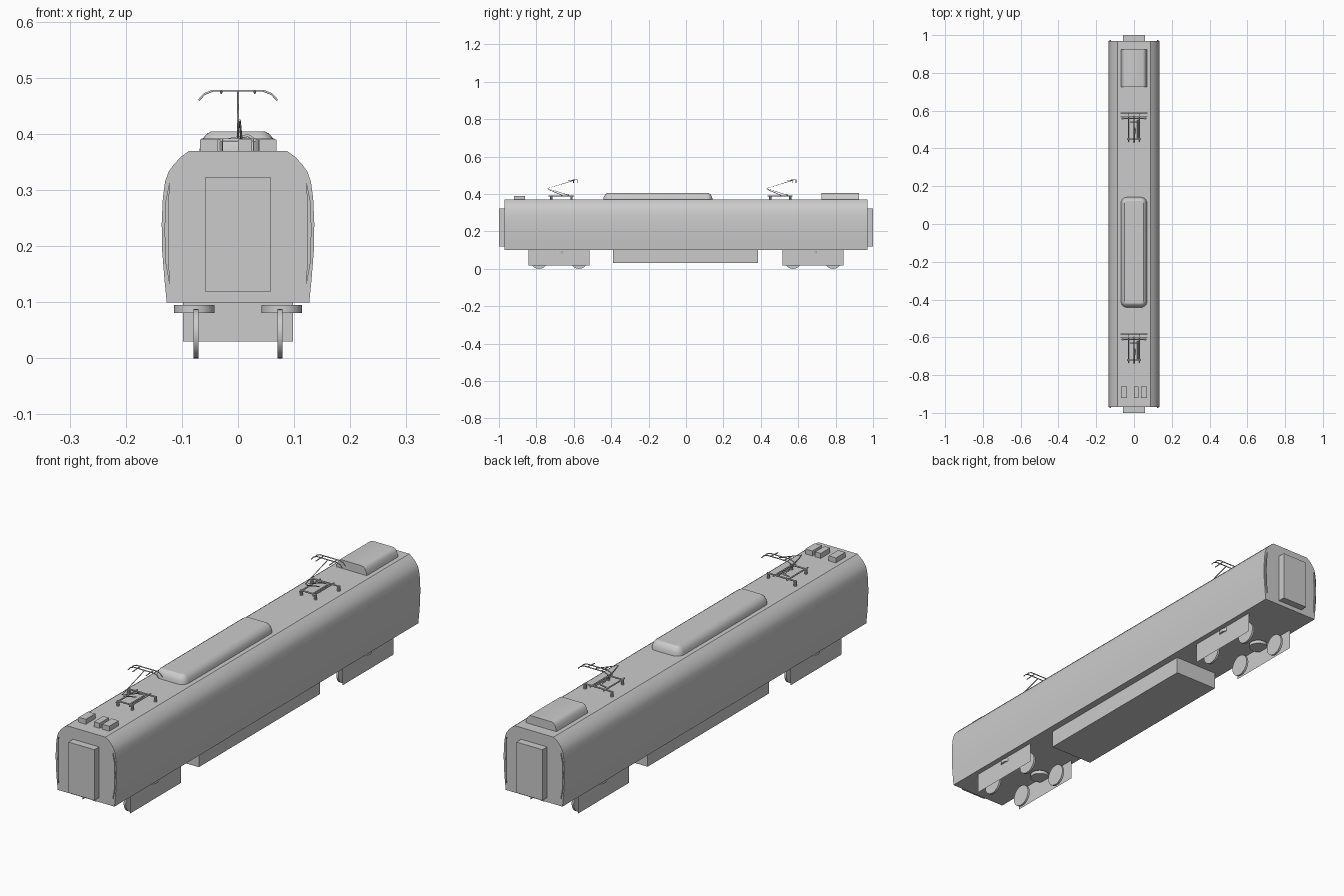
import bpy, math

if "Cube" in bpy.data.objects:
    bpy.data.objects.remove(bpy.data.objects["Cube"])


def mesh(name, verts, faces, smooth=True):
    me = bpy.data.meshes.new(name)
    me.from_pydata(verts, [], faces)
    ob = bpy.data.objects.new(name, me)
    bpy.context.collection.objects.link(ob)
    if smooth:
        bpy.ops.object.select_all(action='DESELECT')
        ob.select_set(True)
        bpy.context.view_layer.objects.active = ob
        bpy.ops.object.shade_smooth_by_angle(angle=math.radians(30))
    return ob


def loft(name, rings):
    n = len(rings[0])
    verts = [p for r in rings for p in r]
    faces = [(k * n + i, k * n + (i + 1) % n, (k + 1) * n + (i + 1) % n, (k + 1) * n + i)
             for k in range(len(rings) - 1) for i in range(n)]
    faces += [tuple(range(n))[::-1], tuple(range(len(verts) - n, len(verts)))]
    return mesh(name, verts, faces)


def extrude(name, prof, y0, y1):
    # closed x-z outline swept along y, counterclockwise from the front
    return loft(name, [[(x, y1, z) for x, z in reversed(prof)],
                       [(x, y0, z) for x, z in reversed(prof)]])


def box(name, x0, x1, y0, y1, z0, z1):
    return extrude(name, [(x0, z0), (x1, z0), (x1, z1), (x0, z1)], y0, y1)


def mirrored(half):
    return half + [(-x, z) for x, z in reversed(half)]


def cylinder(name, loc, r, d, axis='Z', sides=32):
    rot = (0, math.pi / 2, 0) if axis == 'X' else (0, 0, 0)
    bpy.ops.mesh.primitive_cylinder_add(vertices=sides, radius=r, depth=d, location=loc, rotation=rot)
    bpy.context.object.name = name
    bpy.ops.object.shade_smooth_by_angle(angle=math.radians(30))


def bars(name, paths, r):
    cu = bpy.data.curves.new(name, 'CURVE')
    cu.dimensions = '3D'
    cu.bevel_depth = r
    cu.bevel_resolution = 1
    cu.use_fill_caps = True
    for path in paths:
        sp = cu.splines.new('POLY')
        sp.points.add(len(path) - 1)
        for p, co in zip(sp.points, path):
            p.co = (*co, 1)
    ob = bpy.data.objects.new(name, cu)
    bpy.context.collection.objects.link(ob)
    return ob


# Car body
side = [(0.127, 0.10), (0.131, 0.14), (0.135, 0.19), (0.136, 0.24), (0.134, 0.285), (0.130, 0.315),
        (0.124, 0.332), (0.115, 0.345), (0.102, 0.359), (0.087, 0.37)]
extrude("car_body", mirrored(side), -0.97, 0.97)

# End gangways and slim corner strips
for s, end in ((-1, "front"), (1, "rear")):
    ya, yb = sorted((s * 0.96, s * 1.0))
    box(end + "_gangway", -0.058, 0.058, ya, yb, 0.118, 0.323)
    ya, yb = sorted((s * 0.965, s * 0.974))
    for m in (-1, 1):
        outer = [(0.122, 0.13), (0.129, 0.17), (0.131, 0.23), (0.129, 0.28), (0.122, 0.315)]
        pts = [(m * x, z) for x, z in outer + [(0.124, 0.23)]]
        extrude(end + "_corner_strip", pts if m == 1 else pts[::-1], ya, yb)

# Underfloor equipment case
box("underfloor_case", -0.098, 0.098, -0.39, 0.385, 0.03, 0.101)

# Bogies: side plates, wheels, suspension discs
for yc in (-0.679, 0.679):
    for m in (-1, 1):
        x = m * 0.106
        mesh("bogie_side_plate", [(x, yc - 0.163, 0.017), (x, yc + 0.163, 0.017),
                                  (x, yc + 0.163, 0.10), (x, yc - 0.163, 0.10)],
             [(0, 1, 2, 3)[::m]], False)
        cylinder("suspension_disc", (m * 0.078, yc, 0.088), 0.036, 0.014)
        for dy in (-0.107, 0.107):
            cylinder("wheel", (m * 0.0745, yc + dy, 0.044), 0.044, 0.009, 'X')

# Long rounded roof pod
rings = []
for inset, z in ((0, 0.368), (0.002, 0.382), (0.006, 0.391), (0.012, 0.399), (0.02, 0.404)):
    ring, r = [], 0.032
    for q, (sx, sy) in enumerate(((1, 1), (-1, 1), (-1, -1), (1, -1))):
        for i in range(7):
            a = (q + i / 6) * math.pi / 2
            rr = r - inset
            ring.append((sx * (0.069 - r) + rr * math.cos(a),
                         -0.15 + sy * (0.292 - r) + rr * math.sin(a), z))
    rings.append(ring)
loft("roof_pod", rings)

# Rear roof unit and small front roof boxes
extrude("rear_roof_unit", mirrored([(0.069, 0.368), (0.066, 0.382), (0.061, 0.394), (0.055, 0.401), (0.047, 0.404)]),
        0.725, 0.925)
for x0, x1 in ((-0.068, -0.036), (0.0, 0.025), (0.037, 0.069)):
    box("front_roof_box", x0, x1, -0.92, -0.86, 0.368, 0.39)

# Pantographs
for y in (-0.65, 0.52):
    bars("pantograph_base", [
        [(-0.03, y - 0.085, 0.389), (-0.03, y + 0.05, 0.389)],
        [(0.03, y - 0.085, 0.389), (0.03, y + 0.05, 0.389)],
        [(0.02, y - 0.07, 0.389), (0.02, y + 0.03, 0.389)],
        [(-0.065, y + 0.038, 0.389), (0.065, y + 0.038, 0.389)],
        [(-0.035, y - 0.07, 0.389), (0.035, y - 0.07, 0.389)],
        [(-0.02, y + 0.02, 0.389), (0.018, y + 0.02, 0.397), (0.03, y + 0.02, 0.389)]], 0.003)
    for x, dy in ((-0.06, 0.038), (0.06, 0.038), (-0.032, -0.07), (0.032, -0.07)):
        cylinder("insulator", (x, y + dy, 0.379), 0.006, 0.022, sides=10)
    bars("pantograph_arm", [
        [(0, y + 0.025, 0.392), (0, y - 0.09, 0.43), (0, y + 0.055, 0.474)],
        [(0.006, y - 0.01, 0.392), (0.003, y - 0.085, 0.424)]], 0.002)
    head = [(-0.07, 0.46), (-0.06, 0.471), (-0.045, 0.477), (0.045, 0.477), (0.06, 0.471), (0.07, 0.46)]
    bars("pantograph_head", [[(x, y + dy, z) for x, z in head] for dy in (0.048, 0.068)] +
         [[(x, y + 0.02, 0.473), (x, y + 0.07, 0.476)] for x in (-0.03, 0.03)], 0.002)
